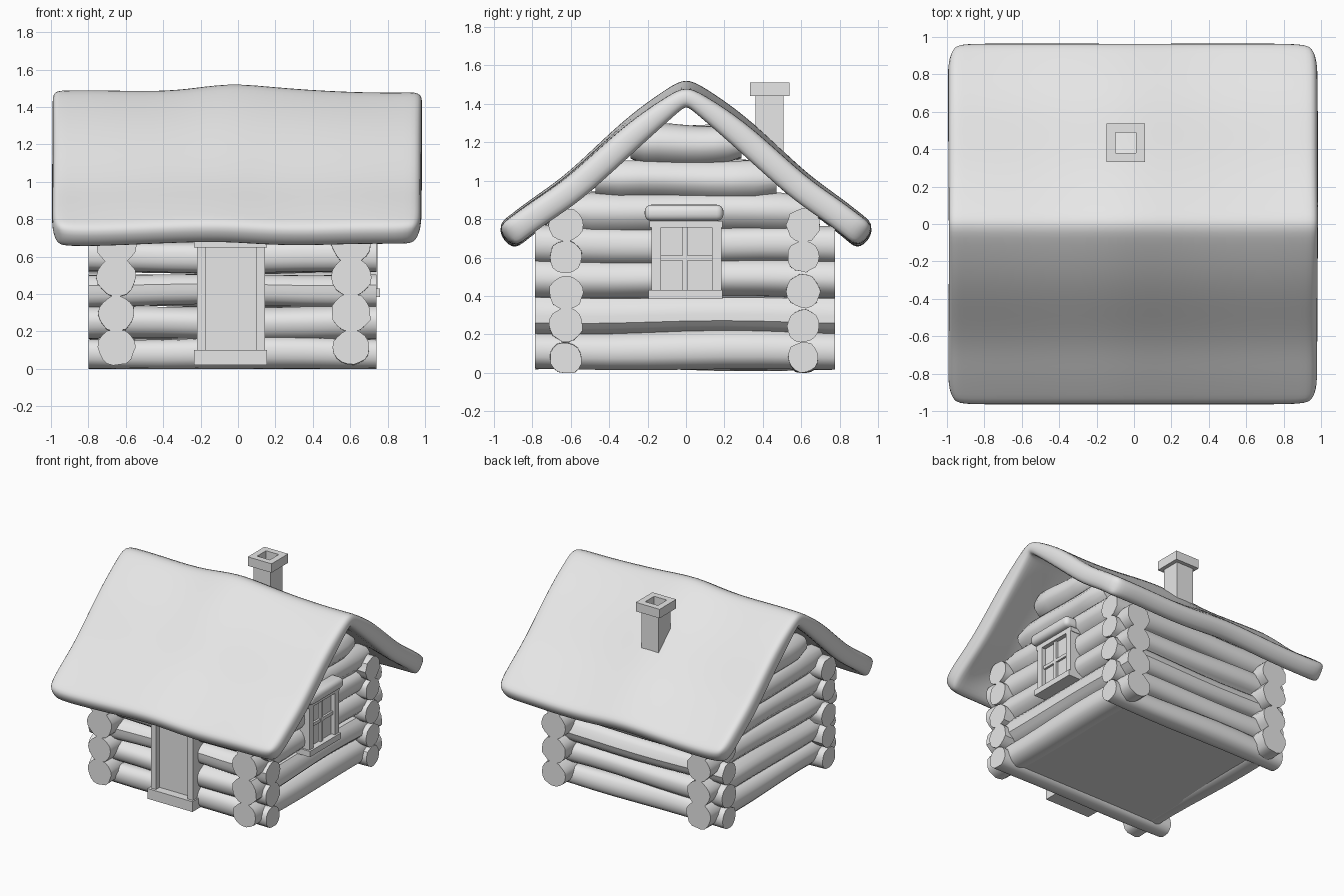
import bpy, bmesh, math, random
from mathutils import Vector

random.seed(4)
if "Cube" in bpy.data.objects:
    bpy.data.objects.remove(bpy.data.objects["Cube"], do_unlink=True)

grey = bpy.data.materials.new("plain_grey")
grey.use_nodes = True
grey.diffuse_color = (0.8, 0.8, 0.8, 1)
grey.node_tree.nodes["Principled BSDF"].inputs["Base Color"].default_value = (0.8, 0.8, 0.8, 1)


def make(name, bm, smooth=None):
    bmesh.ops.recalc_face_normals(bm, faces=bm.faces)
    mesh = bpy.data.meshes.new(name)
    bm.to_mesh(mesh)
    bm.free()
    mesh.materials.append(grey)
    ob = bpy.data.objects.new(name, mesh)
    bpy.context.collection.objects.link(ob)
    if smooth:
        bpy.ops.object.select_all(action='DESELECT')
        ob.select_set(True)
        bpy.context.view_layer.objects.active = ob
        bpy.ops.object.shade_smooth_by_angle(angle=math.radians(smooth))
    return ob


def box(name, x, y, z):
    """Box from three (low, high) ranges."""
    bm = bmesh.new()
    bmesh.ops.create_cube(bm, size=1)
    for v in bm.verts:
        v.co = [r[0] + (c + 0.5) * (r[1] - r[0]) for c, r in zip(v.co, (x, y, z))]
    return make(name, bm)


def log(name, axis, lo, hi, side, z, radius, taper=1.0):
    """Irregular log along x or y, with flat ends."""
    sides, rings = 18, 9
    bumps = [random.uniform(-0.05, 0.05) for _ in range(sides)]
    phase = random.uniform(0, 6)
    bm = bmesh.new()
    loops = []
    for i in range(rings):
        t = i / (rings - 1)
        r = radius * (1 + 0.05 * math.sin(5 * t + phase))
        if i in (0, rings - 1):
            r *= taper
        sag = 0.006 * math.sin(7 * t + phase * 2)
        loop = []
        for k in range(sides):
            a = math.tau * k / sides
            rr = r * (1 + bumps[k])
            along, across = lo + t * (hi - lo), side + rr * math.cos(a)
            h = max(0.0, z + sag + rr * math.sin(a))
            loop.append(bm.verts.new((along, across, h) if axis == "x" else (across, along, h)))
        loops.append(loop)
    for a, b in zip(loops, loops[1:]):
        for k in range(sides):
            n = (k + 1) % sides
            bm.faces.new((a[k], a[n], b[n], b[k]))
    bm.faces.new(loops[0])
    bm.faces.new(loops[-1])
    return make(name, bm, 40)


# Front and back wall logs
for label, side in (("front", -0.625), ("back", 0.61)):
    for i, z in enumerate((0.08, 0.245, 0.42, 0.6, 0.775)):
        log(f"{label}_log_{i}", "x", -0.8, 0.74, side, z, 0.085)

# Side wall logs, then the shorter gable logs
for label, side in (("right", -0.65), ("left", 0.605)):
    for i, z in enumerate((0.115, 0.3, 0.49, 0.665)):
        log(f"{label}_log_{i}", "y", -0.785, 0.775, side, z, 0.1)
    for i, (z, half) in enumerate(((0.835, 0.66), (1.005, 0.47), (1.19, 0.29))):
        log(f"{label}_gable_log_{i}", "y", -half, half, side, z, 0.1, 0.75)

# Floor
box("floor", (-0.62, 0.58), (-0.6, 0.59), (0.03, 0.06))

# Roof: a bent sheet, thick at the rim, rounded by subdivision
slope = [(0, 1.51), (0.09, 1.465), (0.3, 1.325), (0.5, 1.14), (0.65, 1.005),
         (0.8, 0.905), (0.92, 0.815), (0.99, 0.76)]
profile = [(-y, z) for y, z in reversed(slope[1:])] + slope
xs = [-0.995, -0.93, -0.75, -0.5, -0.28, -0.05, 0.18, 0.42, 0.68, 0.91, 0.985]
bm = bmesh.new()
grid = []
for i, x in enumerate(xs):
    row = []
    for j, (y, z) in enumerate(profile):
        hump = 0.05 * math.exp(-((x + 0.05) / 0.22) ** 2) * (1 - 0.7 * abs(y))
        ripple = 0.008 * math.sin(6 * x + 3 * y)
        p = Vector((x, y, z + hump + ripple - 0.012))
        if i in (0, len(xs) - 1) and j in (0, len(profile) - 1):
            p += Vector((-0.035 * math.copysign(1, x), -0.03 * math.copysign(1, y), 0.022))
        row.append(bm.verts.new(p))
    grid.append(row)
for a, b in zip(grid, grid[1:]):
    for j in range(len(profile) - 1):
        bm.faces.new((a[j], b[j], b[j + 1], a[j + 1]))
rim = []
bm.verts.index_update()
for v in bm.verts:
    rim.append(v.is_boundary or abs(v.co.x) > 0.9 or abs(v.co.y) > 0.9)
roof = make("roof", bm)
if roof.data.polygons[0].normal.z < 0:
    roof.data.flip_normals()
group = roof.vertex_groups.new(name="rim")
for v in roof.data.vertices:
    ridge = abs(v.co.y) < 0.12
    group.add([v.index], (0.75 if ridge else 1.0) if rim[v.index] else 0.5, 'REPLACE')
solid = roof.modifiers.new("thickness", 'SOLIDIFY')
solid.thickness, solid.offset = 0.14, -1
solid.vertex_group = "rim"
sub = roof.modifiers.new("round", 'SUBSURF')
sub.levels = sub.render_levels = 2
for p in roof.data.polygons:
    p.use_smooth = True


# Chimney: square tubes, open at the top
def tube(name, half, hole, z0, z1):
    bm = bmesh.new()
    rings = []
    for h, z in ((hole, z0), (half, z0), (half, z1), (hole, z1)):
        rings.append([bm.verts.new((-0.045 + sx * h, 0.435 + sy * h, z))
                      for sx, sy in ((-1, -1), (1, -1), (1, 1), (-1, 1))])
    for a, b in zip(rings, rings[1:] + rings[:1]):
        for k in range(4):
            n = (k + 1) % 4
            bm.faces.new((a[k], a[n], b[n], b[k]))
    make(name, bm)


tube("chimney_shaft", 0.073, 0.055, 1.1, 1.45)
tube("chimney_cap", 0.103, 0.055, 1.44, 1.51)

# Door
box("doorstep", (-0.235, 0.155), (-0.785, -0.6), (0.02, 0.1))
box("door_panel", (-0.175, 0.085), (-0.72, -0.64), (0.1, 0.65))
box("door_backing", (-0.2, 0.12), (-0.712, -0.64), (0.1, 0.66))
for label, x in (("right", (-0.22, -0.175)), ("left", (0.1, 0.145))):
    box(f"door_post_{label}", x, (-0.765, -0.62), (0.1, 0.65))
box("door_lintel", (-0.235, 0.155), (-0.785, -0.62), (0.65, 0.695))

# Window on the left wall
box("window_pane", (0.62, 0.712), (-0.15, 0.15), (0.42, 0.77))
for label, y in (("front", (-0.18, -0.13)), ("back", (0.135, 0.185))):
    box(f"window_post_{label}", (0.62, 0.745), y, (0.42, 0.77))
box("window_mullion", (0.65, 0.73), (-0.018, 0.008), (0.42, 0.76))
box("window_crossbar", (0.65, 0.728), (-0.14, 0.145), (0.585, 0.61))
box("window_head", (0.62, 0.745), (-0.19, 0.19), (0.755, 0.79))
box("window_sill", (0.62, 0.76), (-0.195, 0.19), (0.385, 0.43))
canopy = box("window_canopy", (0.6, 0.79), (-0.215, 0.195), (0.79, 0.875))
bevel = canopy.modifiers.new("round", 'BEVEL')
bevel.width, bevel.segments = 0.035, 4
for p in canopy.data.polygons:
    p.use_smooth = True
